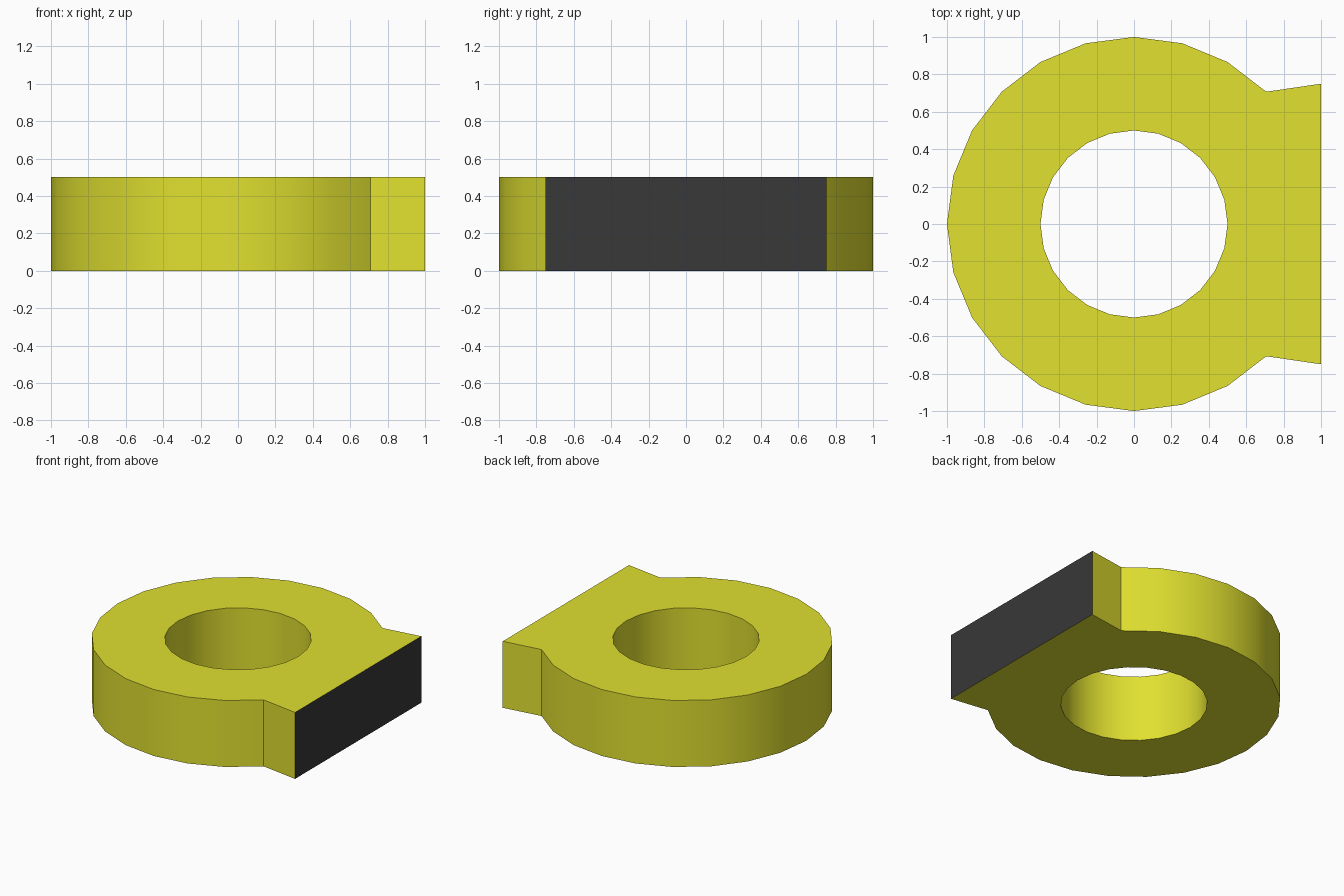
import bpy, bmesh, math

if "Cube" in bpy.data.objects:
    bpy.data.objects.remove(bpy.data.objects["Cube"])

SIDES, HEIGHT, BORE = 24, 0.5, 0.5


def material(name, color):
    mat = bpy.data.materials.new(name)
    mat.diffuse_color = (*color, 1)
    mat.use_nodes = True
    mat.node_tree.nodes["Principled BSDF"].inputs["Base Color"].default_value = mat.diffuse_color
    return mat


def outer_point(i):
    # Round rim, with a flared flat end between -30 and +30 degrees
    k = i if i <= SIDES // 2 else i - SIDES
    if abs(k) <= 2:
        return 1.0, 0.75 * k / 2
    a = math.tau * i / SIDES
    return math.cos(a), math.sin(a)


def inner_point(i):
    a = math.tau * i / SIDES
    return BORE * math.cos(a), BORE * math.sin(a)


# Flat ring with a central bore, then extruded upward
bm = bmesh.new()
outer = [bm.verts.new((*outer_point(i), 0)) for i in range(SIDES)]
inner = [bm.verts.new((*inner_point(i), 0)) for i in range(SIDES)]
for i in range(SIDES):
    j = (i + 1) % SIDES
    bm.faces.new((outer[i], outer[j], inner[j], inner[i]))
top = bmesh.ops.extrude_face_region(bm, geom=bm.faces[:])["geom"]
bmesh.ops.translate(bm, vec=(0, 0, HEIGHT),
                    verts=[v for v in top if isinstance(v, bmesh.types.BMVert)])
bmesh.ops.recalc_face_normals(bm, faces=bm.faces[:])

# Dark flat end
for f in bm.faces:
    f.material_index = int(all(v.co.x > 0.999 for v in f.verts))

mesh = bpy.data.meshes.new("ring_body")
bm.to_mesh(mesh)
bm.free()
mesh.materials.append(material("yellow", (0.75, 0.75, 0.03)))
mesh.materials.append(material("dark_grey", (0.04, 0.04, 0.04)))
ring = bpy.data.objects.new("ring_body", mesh)
bpy.context.collection.objects.link(ring)
bpy.context.view_layer.objects.active = ring
ring.select_set(True)
bpy.ops.object.shade_smooth_by_angle(angle=math.radians(30))
